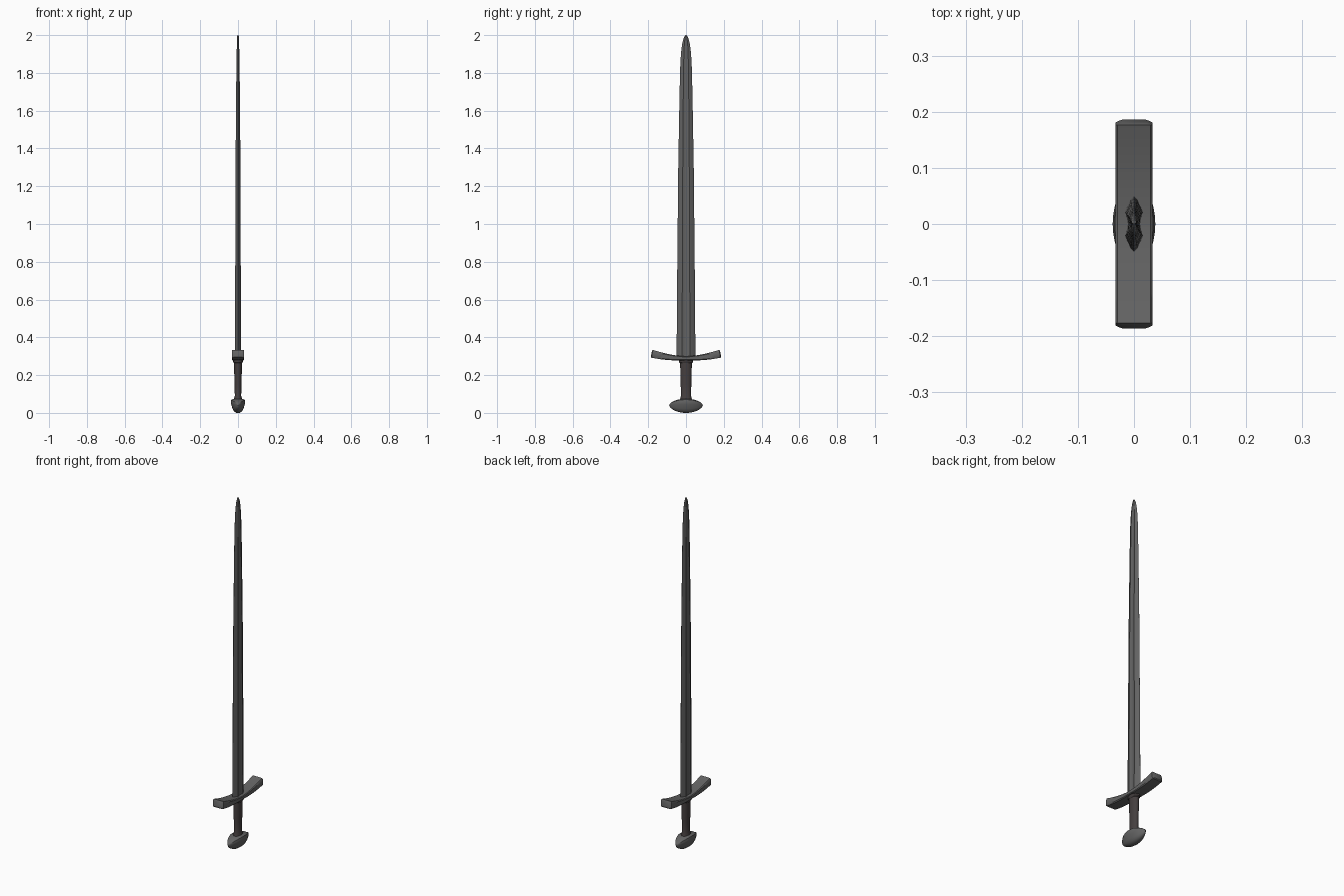
import bpy, math

if "Cube" in bpy.data.objects:
    bpy.data.objects.remove(bpy.data.objects["Cube"])


def material(name, rgb):
    m = bpy.data.materials.new(name)
    m.diffuse_color = (*rgb, 1)
    m.use_nodes = True
    m.node_tree.nodes["Principled BSDF"].inputs["Base Color"].default_value = m.diffuse_color
    return m


steel = material("dark steel", (0.125, 0.125, 0.125))
leather = material("dark leather", (0.06, 0.05, 0.05))


def loft(name, rings, mat, angle=35):
    """Skin a list of equal-length point rings and cap both ends."""
    n = len(rings[0])
    verts = [p for r in rings for p in r]
    faces = [(k * n + i, k * n + (i + 1) % n, (k + 1) * n + (i + 1) % n, (k + 1) * n + i)
             for k in range(len(rings) - 1) for i in range(n)]
    faces += [tuple(range(n))[::-1], tuple(range((len(rings) - 1) * n, len(rings) * n))]
    me = bpy.data.meshes.new(name)
    me.from_pydata(verts, [], faces)
    ob = bpy.data.objects.new(name, me)
    bpy.context.collection.objects.link(ob)
    me.materials.append(mat)
    bpy.ops.object.select_all(action='DESELECT')
    bpy.context.view_layer.objects.active = ob
    ob.select_set(True)
    bpy.ops.object.mode_set(mode='EDIT')
    bpy.ops.mesh.select_all(action='SELECT')
    bpy.ops.mesh.normals_make_consistent(inside=False)
    bpy.ops.object.mode_set(mode='OBJECT')
    bpy.ops.object.shade_smooth_by_angle(angle=math.radians(angle))
    return ob


def ellipse(rx, ry, z, n=20):
    return [(rx * math.cos(2 * math.pi * i / n), ry * math.sin(2 * math.pi * i / n), z)
            for i in range(n)]


# Blade: double edged, with a shallow fuller along each flat
half = [(0.4, -0.86), (1, -0.42), (0.8, -0.25), (0.68, 0), (0.8, 0.25), (1, 0.42), (0.4, 0.86)]
section = [(0, -1)] + half + [(0, 1)] + [(-x, y) for x, y in reversed(half)]
stations = [(0.285, 0.050, 0.016), (0.8, 0.046, 0.0145), (1.3, 0.041, 0.013),
            (1.7, 0.034, 0.010), (1.85, 0.030, 0.008), (1.91, 0.026, 0.007),
            (1.95, 0.021, 0.006), (1.98, 0.014, 0.005), (1.994, 0.007, 0.004),
            (2.0, 0.001, 0.002)]
loft("blade", [[(x * t, y * w, z) for x, y in section] for z, w, t in stations], steel, 20)

# Crossguard: bar curving upward and thickening toward the ends
bar = [(1, -0.7), (1, 0.7), (0.88, 1), (-0.88, 1), (-1, 0.7), (-1, -0.7), (-0.88, -1), (0.88, -1)]
rings = []
for i in range(-10, 11):
    t = i / 10
    h = 0.010 + 0.011 * abs(t)
    zc = 0.289 + 0.024 * t * t
    rings.append([(x * 0.033, t * (0.179 - 0.003 * z), zc + h * z) for x, z in bar])


def guard_tip(s):
    return [(x * 0.024, s * (0.183 - 0.003 * z), 0.313 + 0.016 * z) for x, z in bar]


loft("crossguard", [guard_tip(-1)] + rings + [guard_tip(1)], steel)

# Grip with a slight swell at the pommel
loft("grip", [ellipse(rx, ry, z) for rx, ry, z in
              [(0.023, 0.032, 0.062), (0.022, 0.031, 0.075), (0.017, 0.027, 0.09),
               (0.018, 0.028, 0.15), (0.020, 0.030, 0.21), (0.021, 0.031, 0.272)]], leather)

# Collar under the guard
loft("grip_collar", [ellipse(rx, ry, z) for rx, ry, z in
                     [(0.021, 0.031, 0.263), (0.025, 0.036, 0.268),
                      (0.026, 0.037, 0.284)]], leather)

# Pommel: nut shaped, pointed toward both sides
side = [(0.010, 0.000), (0.022, 0.009), (0.029, 0.022), (0.036, 0.045),
        (0.038, 0.058), (0.035, 0.070), (0.022, 0.075)]
profile = side + [(-x, z) for x, z in reversed(side)]
rings = []
for i in range(19):
    t = -math.cos(math.pi * i / 18)
    s = max(1 - t * t, 0.001)
    rings.append([(x * s ** 0.75, t * 0.089, 0.041 + (z - 0.041) * s ** 0.6)
                  for x, z in profile])
loft("pommel", rings, steel, 40)
